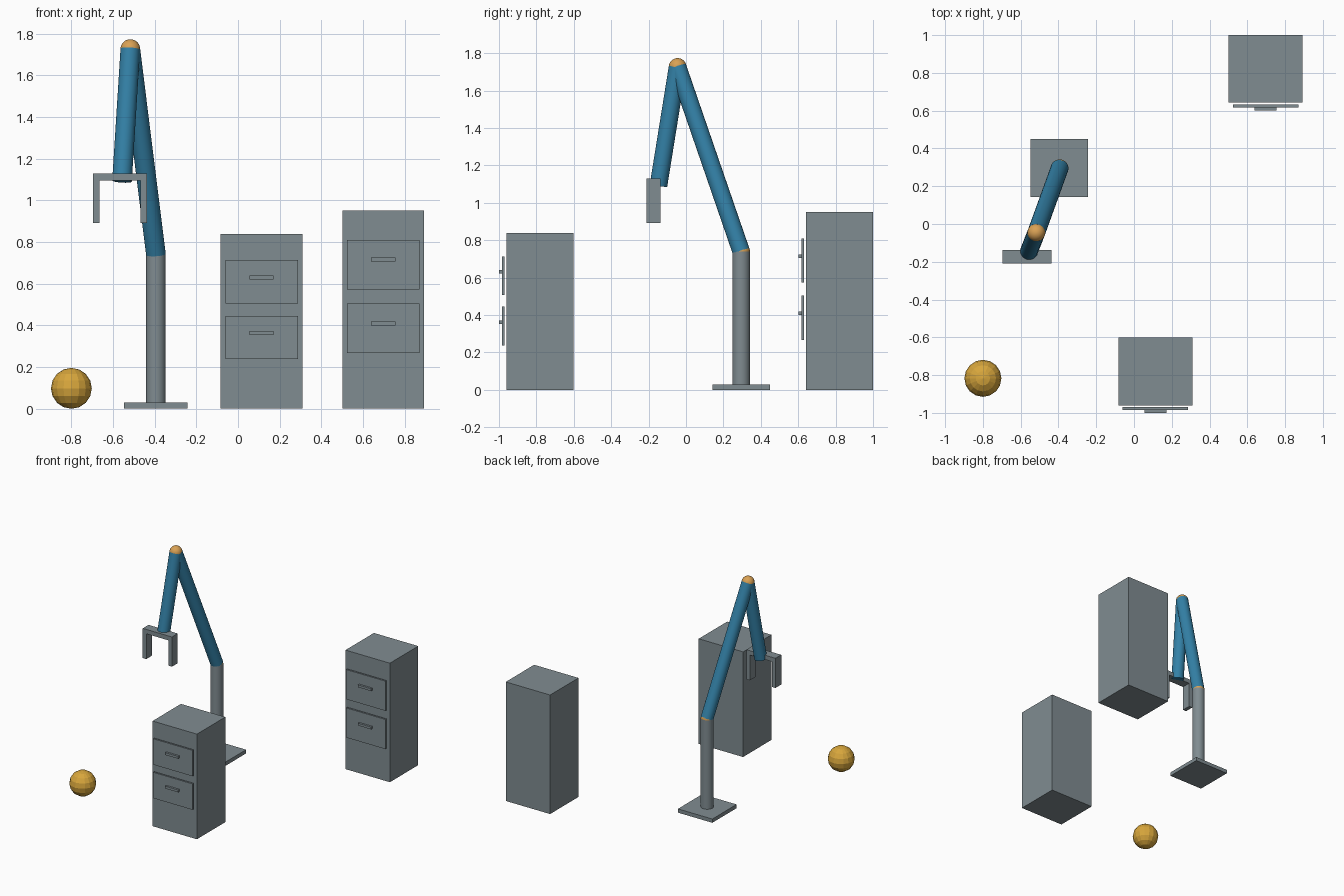
import bpy, math
from mathutils import Vector

if "Cube" in bpy.data.objects:
    bpy.data.objects.remove(bpy.data.objects["Cube"])


def material(name, rgb):
    m = bpy.data.materials.new(name)
    m.diffuse_color = (*rgb, 1)
    m.use_nodes = True
    m.node_tree.nodes["Principled BSDF"].inputs["Base Color"].default_value = m.diffuse_color
    return m


STEEL = material("steel grey", (0.216, 0.262, 0.283))
BLUE = material("arm blue", (0.034, 0.223, 0.392))
ORANGE = material("joint orange", (0.70, 0.36, 0.09))
YELLOW = material("ball yellow", (0.68, 0.38, 0.045))


def finish(name, mat, smooth=False):
    ob = bpy.context.object
    ob.name = name
    ob.data.materials.append(mat)
    if smooth:
        bpy.ops.object.shade_smooth_by_angle(angle=math.radians(35))
    return ob


def box(name, x, y, z, mat=STEEL):
    """Box from (min, max) pairs on each axis."""
    bpy.ops.mesh.primitive_cube_add(size=1, location=[(a + b) / 2 for a, b in (x, y, z)])
    ob = bpy.context.object
    ob.scale = [b - a for a, b in (x, y, z)]
    bpy.ops.object.transform_apply(location=False, rotation=False, scale=True)
    return finish(name, mat)


def rod(name, a, b, r, mat):
    """Cylinder between two points."""
    a, b = Vector(a), Vector(b)
    bpy.ops.mesh.primitive_cylinder_add(vertices=32, radius=r, depth=(b - a).length,
                                        location=(a + b) / 2,
                                        rotation=(b - a).to_track_quat('Z', 'Y').to_euler())
    return finish(name, mat, True)


def ball(name, p, r, mat, segs, rings, smooth):
    bpy.ops.mesh.primitive_uv_sphere_add(segments=segs, ring_count=rings, radius=r, location=p)
    return finish(name, mat, smooth)


# Robot arm: base, column, two links and joints
R = 0.047
shoulder, elbow, wrist = (-0.394, 0.295, 0.74), (-0.517, -0.045, 1.727), (-0.557, -0.147, 1.093)
box("base_plate", (-0.547, -0.243), (0.143, 0.449), (0, 0.03))
rod("column", (-0.394, 0.295, 0.03), shoulder, R, STEEL)
ball("shoulder_joint", shoulder, R, ORANGE, 32, 16, True)
rod("upper_arm", shoulder, elbow, R, BLUE)
ball("elbow_joint", elbow, R, ORANGE, 32, 16, True)
rod("forearm", elbow, wrist, R, BLUE)

# Gripper: palm and two fingers
gx, gy = -0.566, (-0.210, -0.137)
box("gripper_palm", (gx - 0.129, gx + 0.129), gy, (1.095, 1.13))
for side, s in (("left", -1), ("right", 1)):
    x = gx + s * 0.1135
    box(f"gripper_finger_{side}", (x - 0.0155, x + 0.0155), gy, (0.893, 1.095))


# Cabinets: body, two drawer fronts with handles, all facing -y
def cabinet(name, cx, front, height, drawer_h, drawer_zs):
    box(f"{name}_body", (cx - 0.196, cx + 0.196), (front, front + 0.358), (0, height))
    for i, z in enumerate(drawer_zs):
        box(f"{name}_drawer_{i}", (cx - 0.174, cx + 0.174), (front - 0.024, front - 0.010),
            (z - drawer_h / 2, z + drawer_h / 2))
        hz = z + drawer_h * 0.1
        box(f"{name}_handle_{i}", (cx - 0.058, cx + 0.058), (front - 0.040, front - 0.024),
            (hz - 0.0095, hz + 0.0095))


cabinet("short_cabinet", 0.113, -0.960, 0.84, 0.207, (0.342, 0.610))
cabinet("tall_cabinet", 0.697, 0.642, 0.951, 0.237, (0.386, 0.692))

# Faceted ball on the floor
ball("floor_ball", (-0.80, -0.817, 0.098), 0.098, YELLOW, 16, 8, False)
